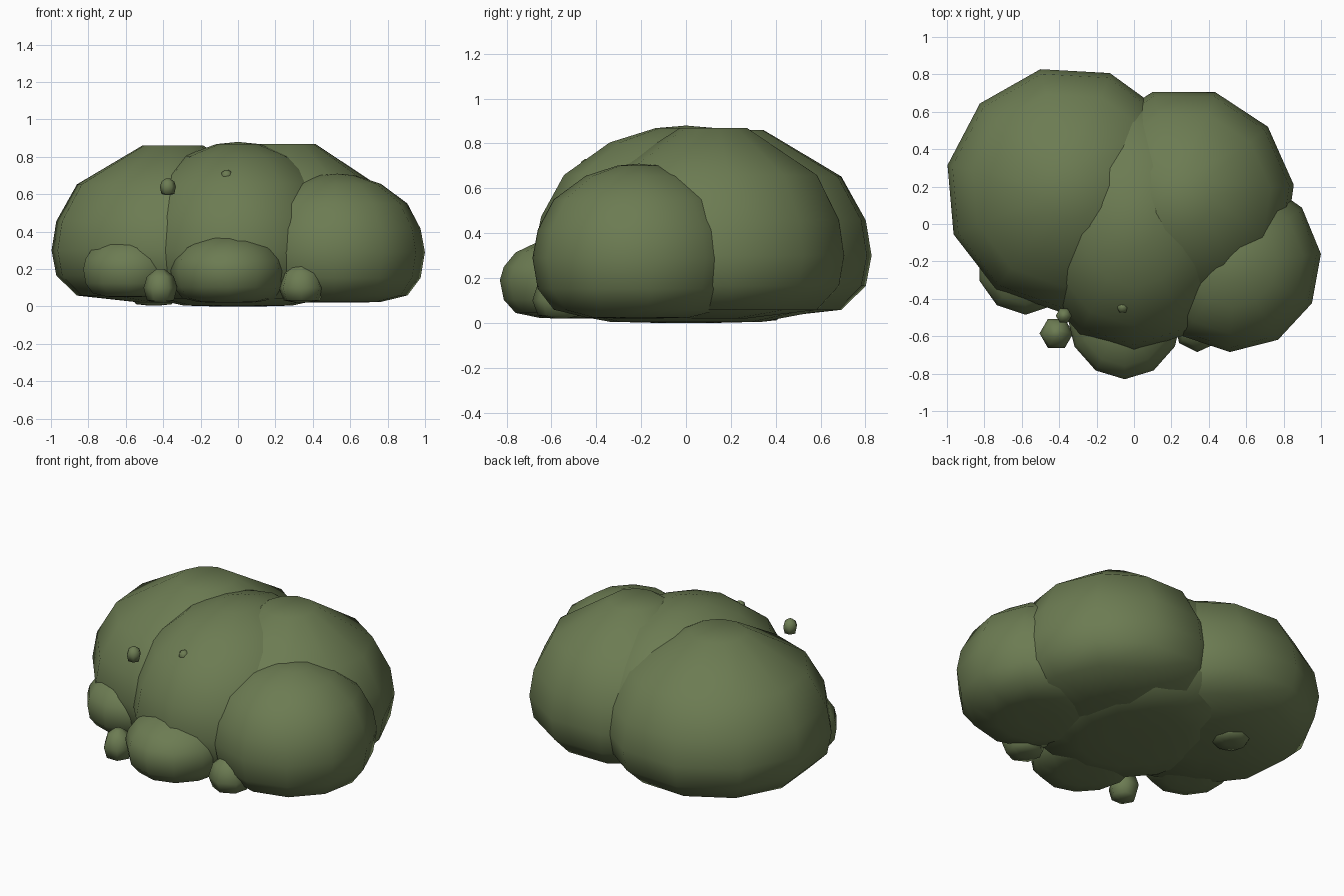
import bpy, bmesh, math

cube = bpy.data.objects.get("Cube")
if cube:
    bpy.data.objects.remove(cube, do_unlink=True)

# Single moss green
moss = bpy.data.materials.new("moss_green")
moss.use_nodes = True
green = (0.15, 0.2, 0.085, 1)
moss.diffuse_color = green
bsdf = moss.node_tree.nodes["Principled BSDF"]
bsdf.inputs["Base Color"].default_value = green
bsdf.inputs["Roughness"].default_value = 0.9

# Half profiles (radius, height) from the widest ring to the crown
BROAD = [(1, 0), (0.96, 0.28), (0.79, 0.63), (0.25, 1)]
ROUND = [(1, 0), (0.95, 0.3), (0.8, 0.62), (0.5, 0.87), (0.2, 0.98), (0, 1)]
PEBBLE = [(1, 0), (0.8, 0.6), (0.25, 1)]


def clump(name, center, radii, top, bottom, sides, phase, profile):
    """Lathe a faceted dome whose underside is gently flattened."""
    bm = bmesh.new()
    # The underside sinks quickly and then levels off
    lower = [(r, -bottom * t * (2 - t)) for r, t in reversed(profile[1:])]
    upper = [(r, top * t) for r, t in profile]
    rings = []
    for r, z in lower + upper:
        ring = []
        for i in range(sides):
            a = math.radians(phase) + math.tau * i / sides
            ring.append(bm.verts.new((radii[0] * r * math.cos(a), radii[1] * r * math.sin(a), z)))
        rings.append(ring)
    for a, b in zip(rings, rings[1:]):
        for i in range(sides):
            j = (i + 1) % sides
            bm.faces.new((a[i], a[j], b[j], b[i]))
    bm.faces.new(rings[-1])
    bm.faces.new(list(reversed(rings[0])))
    bmesh.ops.remove_doubles(bm, verts=bm.verts, dist=0.0005)
    bmesh.ops.recalc_face_normals(bm, faces=bm.faces)
    for f in bm.faces:
        f.smooth = True
    mesh = bpy.data.meshes.new(name)
    bm.to_mesh(mesh)
    bm.free()
    mesh.materials.append(moss)
    obj = bpy.data.objects.new(name, mesh)
    obj.location = center
    bpy.context.collection.objects.link(obj)


# Large overlapping mounds
clump("back_right_mound", (-0.35, 0.185, 0.3), (0.66, 0.66), 0.56, 0.28, 11, 5, BROAD)
clump("back_left_mound", (0.265, 0.125, 0.3), (0.595, 0.605), 0.57, 0.28, 11, 8, BROAD)
clump("central_mound", (0, 0, 0.3), (0.58, 0.68), 0.58, 0.3, 12, 30, ROUND)
clump("front_left_mound", (0.53, -0.21, 0.29), (0.472, 0.475), 0.42, 0.27, 11, 6, ROUND)

# Smaller lumps along the front foot
clump("front_lump", (-0.05, -0.48, 0.19), (0.31, 0.35), 0.2, 0.17, 12, 30, ROUND)
clump("front_right_lump", (-0.58, -0.22, 0.2), (0.26, 0.265), 0.18, 0.15, 10, 18, ROUND)
clump("right_pebble", (-0.415, -0.585, 0.1), (0.09, 0.09), 0.1, 0.08, 6, 0, PEBBLE)
clump("left_pebble", (0.34, -0.56, 0.1), (0.125, 0.125), 0.13, 0.08, 7, 12, PEBBLE)
clump("underside_lump", (-0.45, 0.31, 0.05), (0.12, 0.12), 0.05, 0.045, 8, 0, PEBBLE)

# Tiny loose tufts
clump("loose_tuft", (-0.375, -0.49, 0.64), (0.043, 0.043), 0.045, 0.045, 6, 0, PEBBLE)
clump("surface_tuft", (-0.06, -0.445, 0.7), (0.033, 0.033), 0.03, 0.03, 6, 0, PEBBLE)
